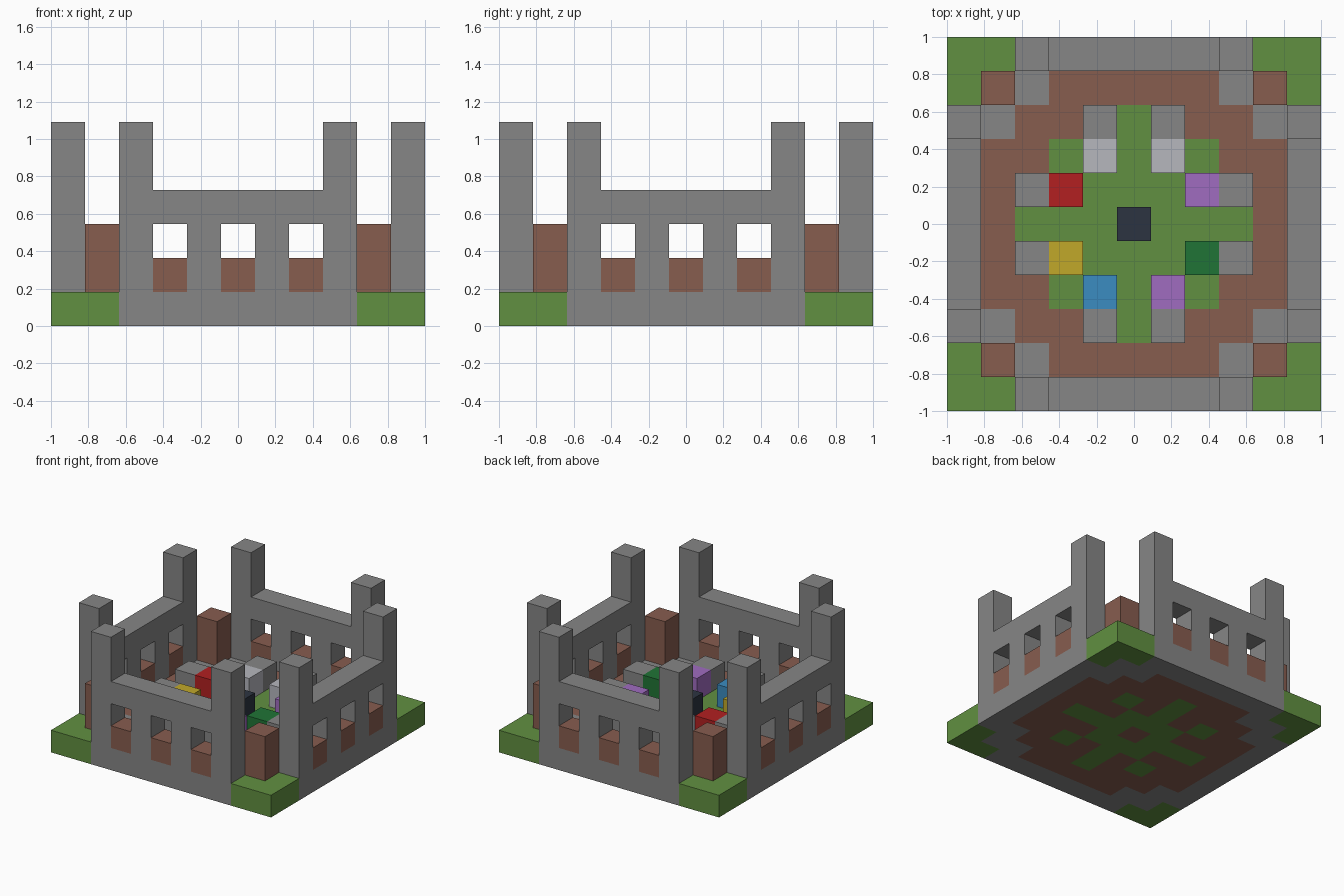
import bpy, bmesh
from math import radians
from mathutils import Matrix, Vector

default = bpy.data.objects.get("Cube")
if default:
    bpy.data.objects.remove(default, do_unlink=True)

U = 2 / 11  # edge of one block


def srgb(r, g, b):
    return [(c / 255 / 12.92 if c < 11 else ((c / 255 + 0.055) / 1.055) ** 2.4) for c in (r, g, b)] + [1]


def material(name, *rgb):
    m = bpy.data.materials.new(name)
    m.use_nodes = True
    m.diffuse_color = srgb(*rgb)
    m.node_tree.nodes["Principled BSDF"].inputs["Base Color"].default_value = srgb(*rgb)
    return m


grey = material("stone grey", 134, 134, 134)
green = material("grass green", 97, 144, 65)
brown = material("clay brown", 135, 93, 79)
white = material("pale grey", 182, 183, 190)
red = material("red", 178, 32, 33)
purple = material("purple", 160, 108, 192)
yellow = material("yellow", 193, 169, 42)
dark_green = material("dark green", 32, 116, 54)
blue = material("blue", 59, 140, 193)
navy = material("dark navy", 44, 52, 65)


def finish(name, bm, mats):
    bmesh.ops.recalc_face_normals(bm, faces=bm.faces)
    me = bpy.data.meshes.new(name)
    bm.to_mesh(me)
    bm.free()
    for m in mats:
        me.materials.append(m)
    ob = bpy.data.objects.new(name, me)
    bpy.context.collection.objects.link(ob)
    return ob


def block(name, i, j, top, mat, bottom=1):
    """Box on the cell (i, j), counted from the centre, between two levels."""
    bm = bmesh.new()
    size = Vector((U, U, (top - bottom) * U))
    place = Matrix.Translation((i * U, j * U, (top + bottom) * U / 2))
    bmesh.ops.create_cube(bm, size=1, matrix=place @ Matrix.Diagonal(size).to_4x4())
    return finish(name, bm, [mat])


# Floor slab, with the colour of each cell set by its distance from the centre
def floor_colour(i, j):
    far, near = max(abs(i), abs(j)), min(abs(i), abs(j))
    if far == 5:
        return 1 if near >= 4 else 0
    if far == 4:
        return 0 if near >= 3 else 2
    cross = near == 0 and far > 0
    return 1 if cross or (far == near and far in (1, 2)) else 2


bm = bmesh.new()
bmesh.ops.create_grid(bm, x_segments=11, y_segments=11, size=1)
raised = bmesh.ops.extrude_face_region(bm, geom=bm.faces[:], use_keep_orig=True)
for v in raised["geom"]:
    if isinstance(v, bmesh.types.BMVert):
        v.co.z = U
for f in bm.faces:
    c = f.calc_center_median() / U
    i, j = (max(-5, min(5, round(k))) for k in c.xy)
    f.material_index = floor_colour(i, j)
finish("floor", bm, [grey, green, brown])

# Wall outline: towers at both ends, three openings cut up from the floor
outline = [(-3.5, 6), (-3.5, 1)]
for w in (-2, 0, 2):
    outline += [(w - 0.5, 1), (w - 0.5, 3), (w + 0.5, 3), (w + 0.5, 1)]
outline += [(3.5, 1), (3.5, 6), (2.5, 6), (2.5, 4), (-2.5, 4), (-2.5, 6)]

for n, side in enumerate(("front", "left", "back", "right")):
    turn = Matrix.Rotation(radians(90 * n), 4, "Z")
    bm = bmesh.new()
    face = bm.faces.new([bm.verts.new((x * U, -1, z * U)) for x, z in outline])
    ext = bmesh.ops.extrude_face_region(bm, geom=[face], use_keep_orig=True)
    verts = [v for v in ext["geom"] if isinstance(v, bmesh.types.BMVert)]
    bmesh.ops.translate(bm, verts=verts, vec=(0, U, 0))
    bmesh.ops.transform(bm, matrix=turn, verts=bm.verts)
    finish(side + "_wall", bm, [grey])

    # Window sills and the corner post of this side
    for w in (-2, 0, 2):
        spot = turn @ Vector((w, -5, 0))
        block(side + "_sill", spot.x, spot.y, 2, brown)
    spot = turn @ Vector((4, -4, 0))
    block(side + "_corner_post", spot.x, spot.y, 3, brown)

# Stone seats around the garden
for a in (-1, 1):
    for b in (-3, 3):
        block("stone_seat", a, b, 2, grey)
        block("stone_seat", b, a, 2, grey)

# Coloured blocks in front of the seats, and the dark one in the centre
for i, j, mat in ((-1, 2, white), (1, 2, white), (-2, 1, red), (2, 1, purple),
                  (-2, -1, yellow), (2, -1, dark_green), (-1, -2, blue),
                  (1, -2, purple), (0, 0, navy)):
    block(mat.name.split(".")[0].replace(" ", "_") + "_block", i, j, 2, mat)
